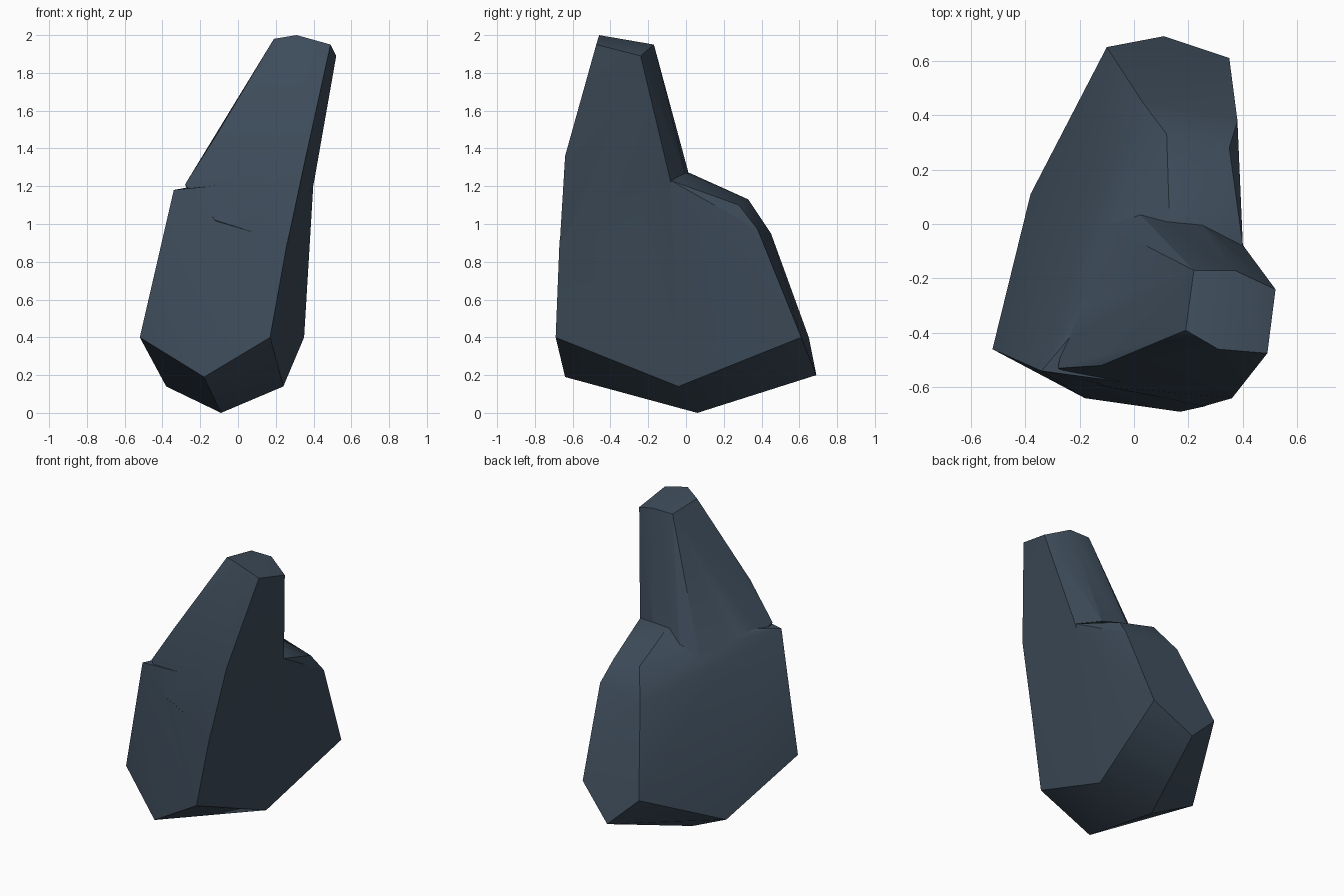
import bpy, bmesh, math

if "Cube" in bpy.data.objects:
    bpy.data.objects.remove(bpy.data.objects["Cube"])

slate = bpy.data.materials.new("slate blue rock")
slate.diffuse_color = (0.048, 0.073, 0.104, 1)
slate.use_nodes = True
slate.node_tree.nodes["Principled BSDF"].inputs["Base Color"].default_value = slate.diffuse_color


def hull(name, points):
    """Faceted stone: convex hull around a few corner points."""
    bm = bmesh.new()
    verts = [bm.verts.new(p) for p in points]
    res = bmesh.ops.convex_hull(bm, input=verts)
    inner = {g for g in res["geom_interior"] if isinstance(g, bmesh.types.BMVert)}
    inner |= {v for v in bm.verts if not v.link_faces}
    bmesh.ops.delete(bm, geom=list(inner), context='VERTS')
    bmesh.ops.recalc_face_normals(bm, faces=bm.faces[:])
    mesh = bpy.data.meshes.new(name)
    bm.to_mesh(mesh)
    bm.free()
    mesh.materials.append(slate)
    obj = bpy.data.objects.new(name, mesh)
    bpy.context.collection.objects.link(obj)
    return obj


# Broad lower stone with a zigzag base
base = [(-.09, .06, 0), (-.18, -.64, .19), (.24, -.04, .14), (.11, .69, .20), (-.38, .11, .14),
        (-.52, -.46, .40), (.17, -.69, .40), (.35, .61, .40), (-.10, .65, .40)]
back_shoulder = [(-.03, .55, .65), (.03, .45, .95), (.12, .33, 1.13), (.38, .38, .97),
                 (.35, .28, 1.10), (.13, .02, 1.27), (.25, 0, 1.27), (.40, -.08, 1.23)]
left_shoulder = [(-.34, -.54, 1.18), (-.18, .04, .93), (.02, .04, 1.19)]
front_edge = [(.26, -.67, .90), (.33, -.63, 1.25)]
rock = hull("rock", base + back_shoulder + left_shoulder + front_edge)

# Leaning spire rising from the front half
tip = [(.19, -.39, 1.98), (.31, -.46, 2.0), (.49, -.475, 1.95),
       (.52, -.24, 1.89), (.37, -.17, 1.95), (.22, -.17, 1.95)]
flank = [(-.12, -.52, 1.46), (-.28, -.53, 1.21), (-.12, -.595, 1.02), (.36, -.64, 1.36),
         (.262, -.668, .90), (.402, -.08, 1.22), (.25, -.002, 1.26),
         (.022, .035, 1.19), (-.17, .03, .93), (.2, -.1, .6), (0, -.3, .6)]
spire = hull("spire", tip + flank)

# Join both into one stone
mod = rock.modifiers.new("join spire", 'BOOLEAN')
mod.operation = 'UNION'
mod.solver = 'EXACT'
mod.object = spire
bpy.ops.object.select_all(action='DESELECT')
bpy.context.view_layer.objects.active = rock
rock.select_set(True)
bpy.ops.object.modifier_apply(modifier=mod.name)
bpy.data.objects.remove(spire)

bpy.ops.object.shade_smooth_by_angle(angle=math.radians(28))
